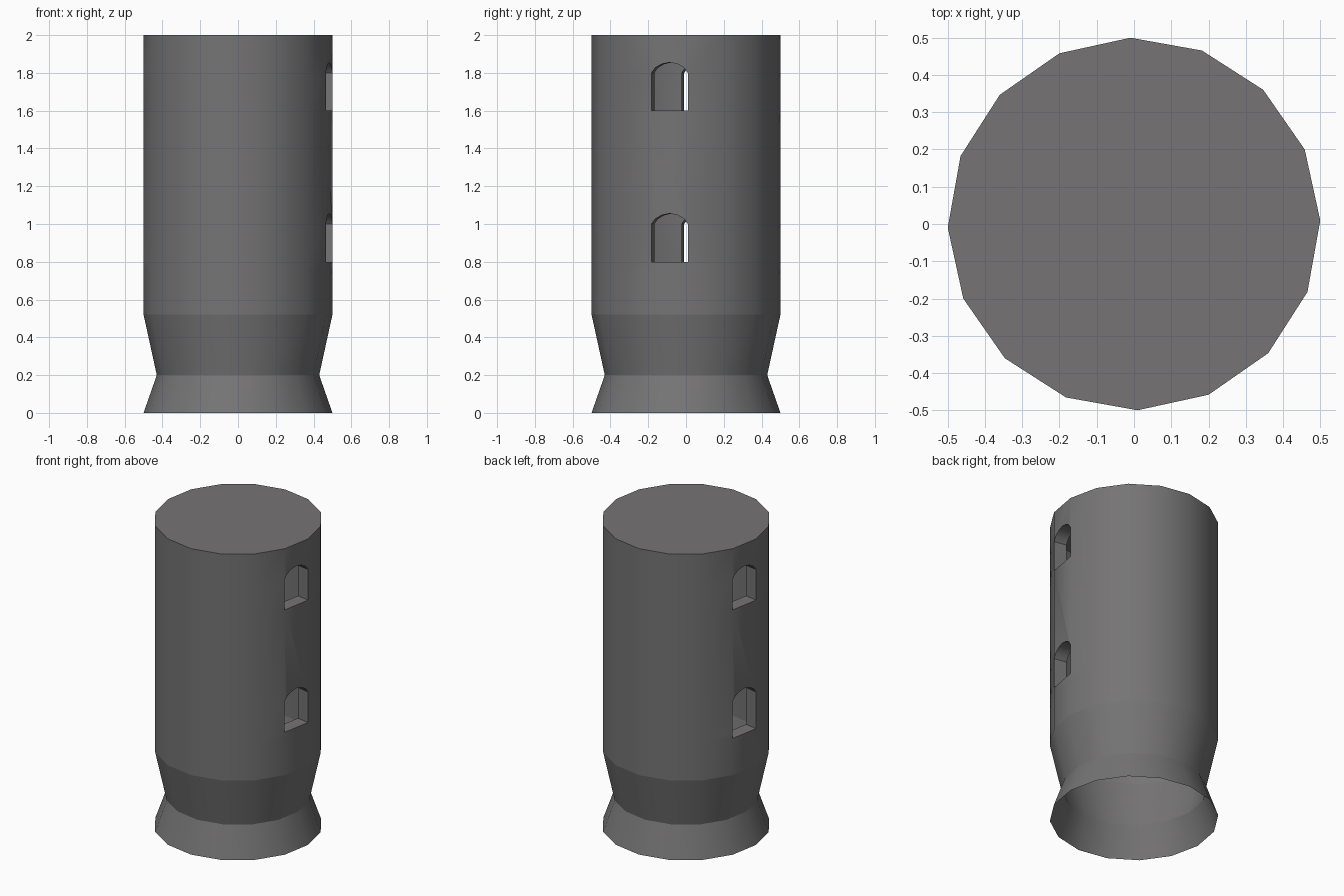
import bpy, bmesh, math
from mathutils import Vector

if "Cube" in bpy.data.objects:
    bpy.data.objects.remove(bpy.data.objects["Cube"])

SIDES = 16
TWIST = math.radians(1.1)
DEPTH = 0.085                      # depth of the window reveals
# (radius, height) rings: flared foot, neck, shaft with rings at window sills and springings
RINGS = [(0.5, 0), (0.43, 0.2), (0.5, 0.52), (0.5, 0.76), (0.5, 0.8), (0.5, 1.0),
         (0.5, 1.6), (0.5, 1.8), (0.5, 2.0)]
# (facet, sill ring, springing ring)
WINDOWS = [(15, 4, 5), (15, 6, 7), (7, 3, 5), (7, 6, 7)]
# arch points as (fraction across facet, rise above springing)
ARCH = [(0.1, 0.027), (0.28, 0.047), (0.5, 0.056), (0.72, 0.047), (0.9, 0.027)]

grey = bpy.data.materials.new("stone grey")
grey.diffuse_color = (0.18, 0.175, 0.175, 1)
grey.use_nodes = True
grey.node_tree.nodes["Principled BSDF"].inputs["Base Color"].default_value = grey.diffuse_color

bm = bmesh.new()
rings = []
for r, z in RINGS:
    angles = [TWIST + k * math.tau / SIDES for k in range(SIDES)]
    rings.append([bm.verts.new((r * math.cos(a), r * math.sin(a), z)) for a in angles])

# arched window tops
arches, openings = {}, set()
for f, sill, spring in WINDOWS:
    a, b = rings[spring][f], rings[spring][(f + 1) % SIDES]
    arches[(f, spring)] = [bm.verts.new(a.co.lerp(b.co, t) + Vector((0, 0, h))) for t, h in ARCH]
    openings.update((f, i) for i in range(sill, spring))

# tower wall, leaving the windows open
for i in range(len(RINGS) - 1):
    for f in range(SIDES):
        g = (f + 1) % SIDES
        if (f, i) in openings:
            continue
        lower = [rings[i][f]] + arches.get((f, i), []) + [rings[i][g]]
        bm.faces.new(lower + [rings[i + 1][g], rings[i + 1][f]])

# flat roof
bm.faces.new(rings[-1])

# window reveals going inwards, square to the facet
for f, sill, spring in WINDOWS:
    g = (f + 1) % SIDES
    left = [rings[i][f] for i in range(sill, spring + 1)]
    right = [rings[i][g] for i in range(spring, sill - 1, -1)]
    loop = left + arches[(f, spring)] + right
    mid = TWIST + (f + 0.5) * math.tau / SIDES
    inward = Vector((-math.cos(mid), -math.sin(mid), 0)) * DEPTH
    inner = [bm.verts.new(v.co + inward) for v in loop]
    for k in range(len(loop)):
        n = (k + 1) % len(loop)
        bm.faces.new((loop[k], loop[n], inner[n], inner[k]))

# smooth shaft, with sharp neck, shoulder, roof and window edges
bm.normal_update()
for face in bm.faces:
    face.smooth = True
for e in bm.edges:
    z0, z1 = (v.co.z for v in e.verts)
    bend = e.calc_face_angle(0) > math.radians(30)
    band = abs(z0 - z1) < 1e-4 and z0 < 0.55
    e.smooth = not (bend or band)

mesh = bpy.data.meshes.new("tower")
bm.to_mesh(mesh)
bm.free()
mesh.materials.append(grey)
tower = bpy.data.objects.new("tower", mesh)
bpy.context.collection.objects.link(tower)
